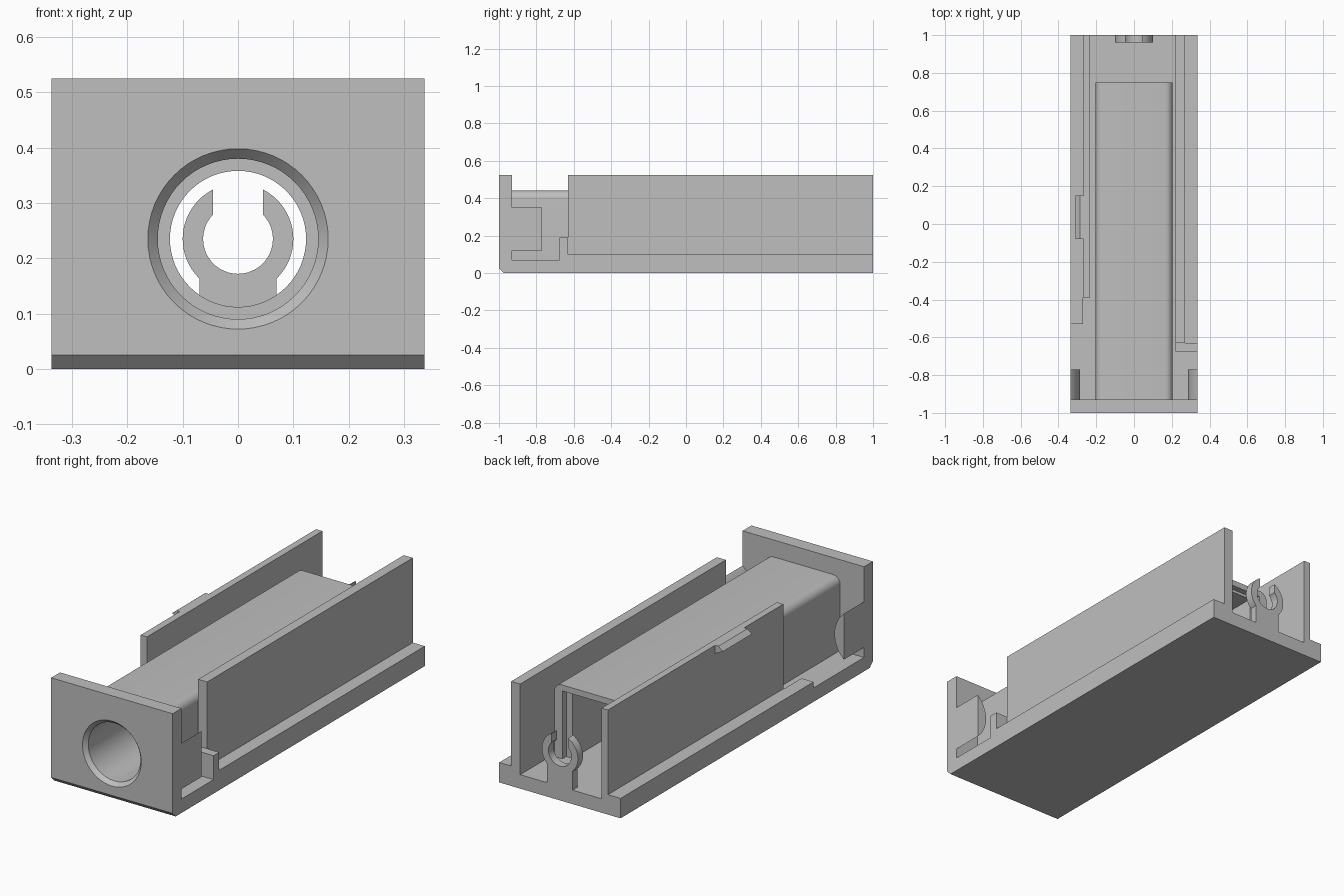
import bpy, bmesh
from math import cos, sin, pi, asin
from mathutils import Vector

if "Cube" in bpy.data.objects:
    bpy.data.objects.remove(bpy.data.objects["Cube"], do_unlink=True)

grey = bpy.data.materials.new("light grey plastic")
grey.use_nodes = True
COLOUR = (0.52, 0.52, 0.52, 1)
grey.diffuse_color = COLOUR
grey.node_tree.nodes["Principled BSDF"].inputs["Base Color"].default_value = COLOUR

AXIS_Z = 0.235   # height of the bore axis
FLOOR = 0.07     # top of the channel floor
RAIL = 0.10      # top of the side rails
TOP = 0.525
HALF = 0.337


def finish(name, bm):
    bmesh.ops.recalc_face_normals(bm, faces=bm.faces)
    mesh = bpy.data.meshes.new(name)
    bm.to_mesh(mesh)
    bm.free()
    mesh.materials.append(grey)
    ob = bpy.data.objects.new(name, mesh)
    bpy.context.collection.objects.link(ob)
    return ob


def loft(name, rings):
    """Skin closed rings of points and cap both ends."""
    bm = bmesh.new()
    loops = [[bm.verts.new(p) for p in ring] for ring in rings]
    for a, b in zip(loops, loops[1:]):
        for i in range(len(a)):
            j = (i + 1) % len(a)
            bm.faces.new((a[i], a[j], b[j], b[i]))
    bm.faces.new(loops[0])
    bm.faces.new(loops[-1])
    return finish(name, bm)


def prism(name, outline, y0, y1):
    """Extrude an (x, z) outline along y."""
    return loft(name, [[(x, y, z) for x, z in outline] for y in (y0, y1)])


def box(name, x0, x1, y0, y1, z0, z1):
    return prism(name, [(x0, z0), (x1, z0), (x1, z1), (x0, z1)], y0, y1)


def arc(cx, cz, r, a0, a1, n):
    return [(cx + r * cos(a0 + (a1 - a0) * i / n),
             cz + r * sin(a0 + (a1 - a0) * i / n)) for i in range(n + 1)]


def lathe(name, profile, n=64):
    """Turn (radius, y) pairs about the bore axis."""
    return loft(name, [[(r * cos(2 * pi * i / n), y, AXIS_Z + r * sin(2 * pi * i / n))
                        for i in range(n)] for r, y in profile])


def boolean(ob, other, operation="DIFFERENCE"):
    mod = ob.modifiers.new("bool", "BOOLEAN")
    mod.object, mod.operation, mod.solver = other, operation, "EXACT"
    activate(ob)
    bpy.ops.object.modifier_apply(modifier=mod.name)


def activate(ob):
    bpy.ops.object.select_all(action="DESELECT")
    ob.select_set(True)
    bpy.context.view_layer.objects.active = ob


def discard(*obs):
    for ob in obs:
        bpy.data.objects.remove(ob, do_unlink=True)


# Floor, rails and side walls
box("base_floor", -HALF, HALF, -0.94, 1, 0, FLOOR)
box("left_rail", 0.22, HALF, -0.63, 1, FLOOR, RAIL)
box("right_rail", -HALF, -0.27, -0.53, 1, FLOOR, RAIL)
box("left_wall", 0.22, 0.27, -0.63, 1, FLOOR, TOP)
box("right_wall", -0.267, -0.232, -0.39, 1, FLOOR, TOP)
box("right_wall_foot", -0.27, -0.232, -0.39, 1, FLOOR, RAIL)
box("left_stop", 0.22, HALF, -0.675, -0.63, FLOOR, 0.19)

# Snap ridge along the top of the right wall
prism("snap_ridge", [(-0.26, TOP), (-0.285, TOP), (-0.31, 0.505), (-0.26, 0.48)],
      -0.08, 0.15)

# Front plate with a chamfered lower edge
side = [(-1, 0.025), (-1, TOP), (-0.93, TOP), (-0.93, 0), (-0.975, 0)]
front = loft("front_plate", [[(x, y, z) for y, z in side] for x in (-HALF, HALF)])

# Long casing with rounded upper edges
R = 0.04
casing = prism("casing",
               [(-0.205, 0.06), (0.205, 0.06)]
               + arc(0.205 - R, 0.44 - R, R, 0, pi / 2, 8)
               + arc(-0.205 + R, 0.44 - R, R, pi / 2, pi, 8), -0.94, 0.75)

# Stepped bore through the plate, opening into a square chamber at the back
bore = lathe("bore_cutter", [(0.181, -1.02), (0.145, -0.98), (0.145, -0.4),
                             (0.123, -0.4), (0.123, -0.25)])
chamber = box("chamber_cutter", -0.125, 0.125, -0.3, 0.8, FLOOR, 0.395)
seat = box("seat_cutter", -0.16, 0.16, 0.72, 0.8, FLOOR, 0.41)
boolean(front, bore)
for cutter in (bore, chamber, seat):
    boolean(casing, cutter)
discard(bore, chamber, seat)

# Rounded lugs behind the front plate
SAG, CHORD = 0.052, 0.115
LUG_R = (CHORD ** 2 + SAG ** 2) / (2 * SAG)
half_angle = asin(CHORD / LUG_R)
for name, s in (("left_lug", 1), ("right_lug", -1)):
    curve = arc(HALF - SAG + LUG_R, AXIS_Z, LUG_R, pi - half_angle, pi + half_angle, 20)
    lug = prism(name, [(s * x, z) for x, z in curve], -0.935, -0.77)
    activate(lug)
    bpy.ops.object.shade_smooth_by_angle(angle=0.5)

# Open ring clip on a short leg at the back
clip = lathe("ring_clip", [(0.1, 0.96), (0.1, 1)])
leg = box("leg_helper", -0.07, 0.07, 0.96, 1, 0.06, AXIS_Z - 0.02)
hole = lathe("hole_cutter", [(0.063, 0.9), (0.063, 1.1)])
gap = box("gap_cutter", -0.045, 0.045, 0.9, 1.1, AXIS_Z, 0.5)
boolean(clip, leg, "UNION")
boolean(clip, hole)
boolean(clip, gap)
discard(leg, hole, gap)

for ob in (front, casing, clip):
    activate(ob)
    bpy.ops.object.shade_smooth_by_angle(angle=0.5)
